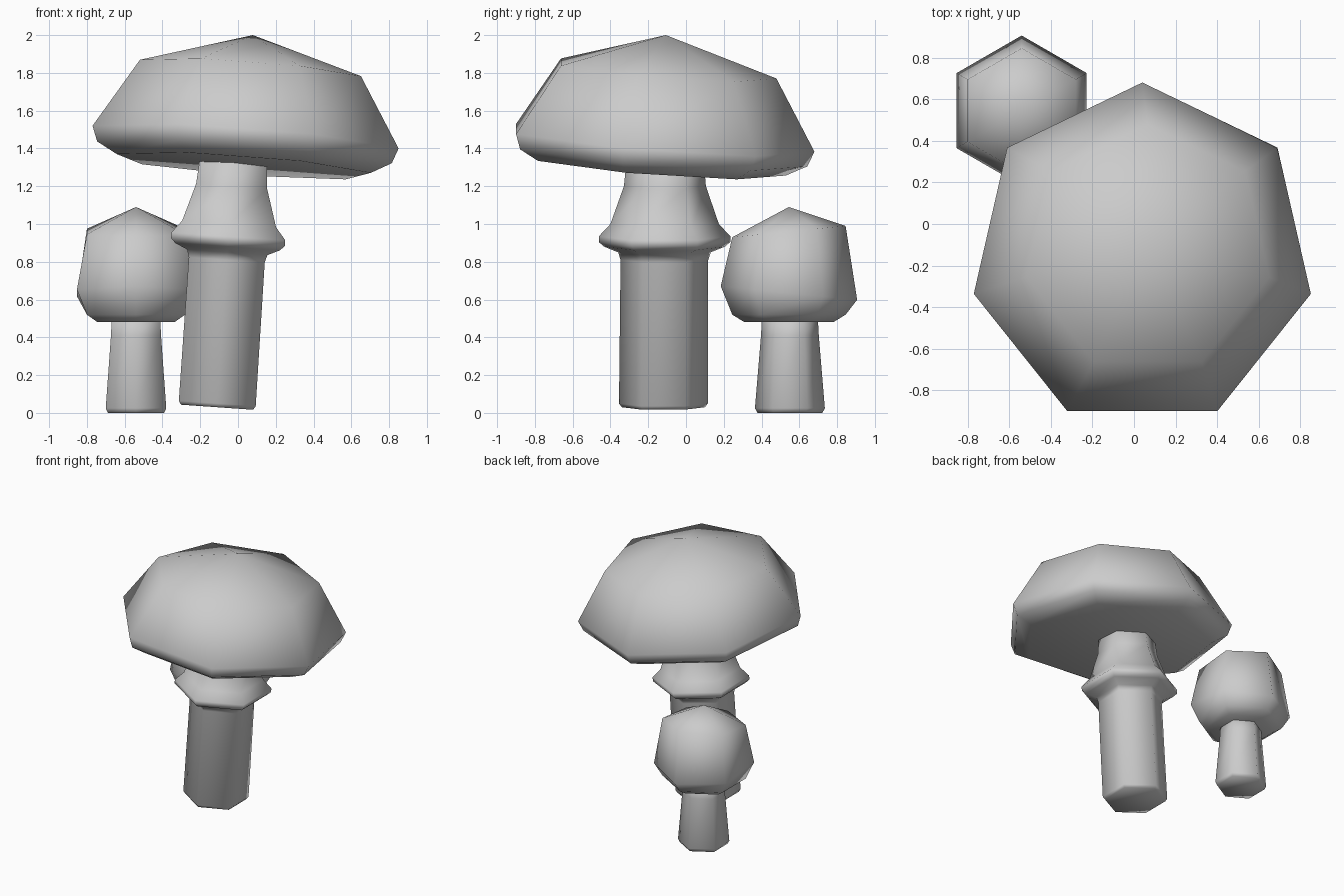
import bpy
from math import sin, cos, pi

if "Cube" in bpy.data.objects:
    bpy.data.objects.remove(bpy.data.objects["Cube"])


def loft(name, sides, base, lean, rings, apex=None):
    """Stack of polygon rings (z, radius, tilt_x, tilt_y) along a leaning axis."""
    verts, faces = [], []
    for z, r, tx, ty in rings:
        for i in range(sides):
            a = pi / 2 + 2 * pi * i / sides
            dx, dy = r * cos(a), r * sin(a)
            verts.append((base[0] + lean[0] * z + dx,
                          base[1] + lean[1] * z + dy,
                          base[2] + z + tx * dx + ty * dy))
    for k in range(len(rings) - 1):
        for i in range(sides):
            j = (i + 1) % sides
            faces.append((k * sides + i, k * sides + j,
                          (k + 1) * sides + j, (k + 1) * sides + i))
    faces.append(tuple(reversed(range(sides))))
    top = [(len(rings) - 1) * sides + i for i in range(sides)]
    if apex is None:
        faces.append(tuple(top))
    else:
        verts.append((base[0] + lean[0] * apex, base[1] + lean[1] * apex, base[2] + apex))
        faces += [(top[i], top[(i + 1) % sides], len(verts) - 1) for i in range(sides)]
    mesh = bpy.data.meshes.new(name)
    mesh.from_pydata(verts, [], faces)
    mesh.polygons.foreach_set("use_smooth", [True] * len(mesh.polygons))
    mesh.update()
    obj = bpy.data.objects.new(name, mesh)
    bpy.context.collection.objects.link(obj)
    return obj


def tilted(profile, tx=0, ty=0):
    return [(z, r, tx, ty) for z, r in profile]


# large stem with its skirt collar, leaning to the right
loft("large_stem", 6, (-0.113, -0.12, 0), (0.066, 0.007),
     tilted([(0.03, 0.22), (0.05, 0.235), (0.81, 0.232), (0.85, 0.245),
             (0.88, 0.32), (0.905, 0.348), (0.935, 0.348), (1.0, 0.287),
             (1.2, 0.217), (1.38, 0.2)], tx=-0.07))

# large seven-sided cap, tilted to the right and back
loft("large_cap", 7, (0.04, -0.151, 1.446), (0.07, 0.08),
     tilted([(-0.137, 0.69), (-0.08, 0.80), (0.0, 0.831), (0.37, 0.60)],
            tx=-0.074, ty=-0.076), apex=0.554)

# small stem
loft("small_stem", 6, (-0.54, 0.55, 0), (0, 0),
     tilted([(0.0, 0.172), (0.025, 0.185), (0.41, 0.153), (0.52, 0.147)]))

# small six-sided cap, slightly uneven
loft("small_cap", 6, (-0.54, 0.545, 0), (0, 0),
     [(0.48, 0.235, 0, 0), (0.52, 0.30, 0, 0),
      (0.635, 0.361, 0, -0.1), (0.96, 0.30, 0, 0.1)], apex=1.09)
